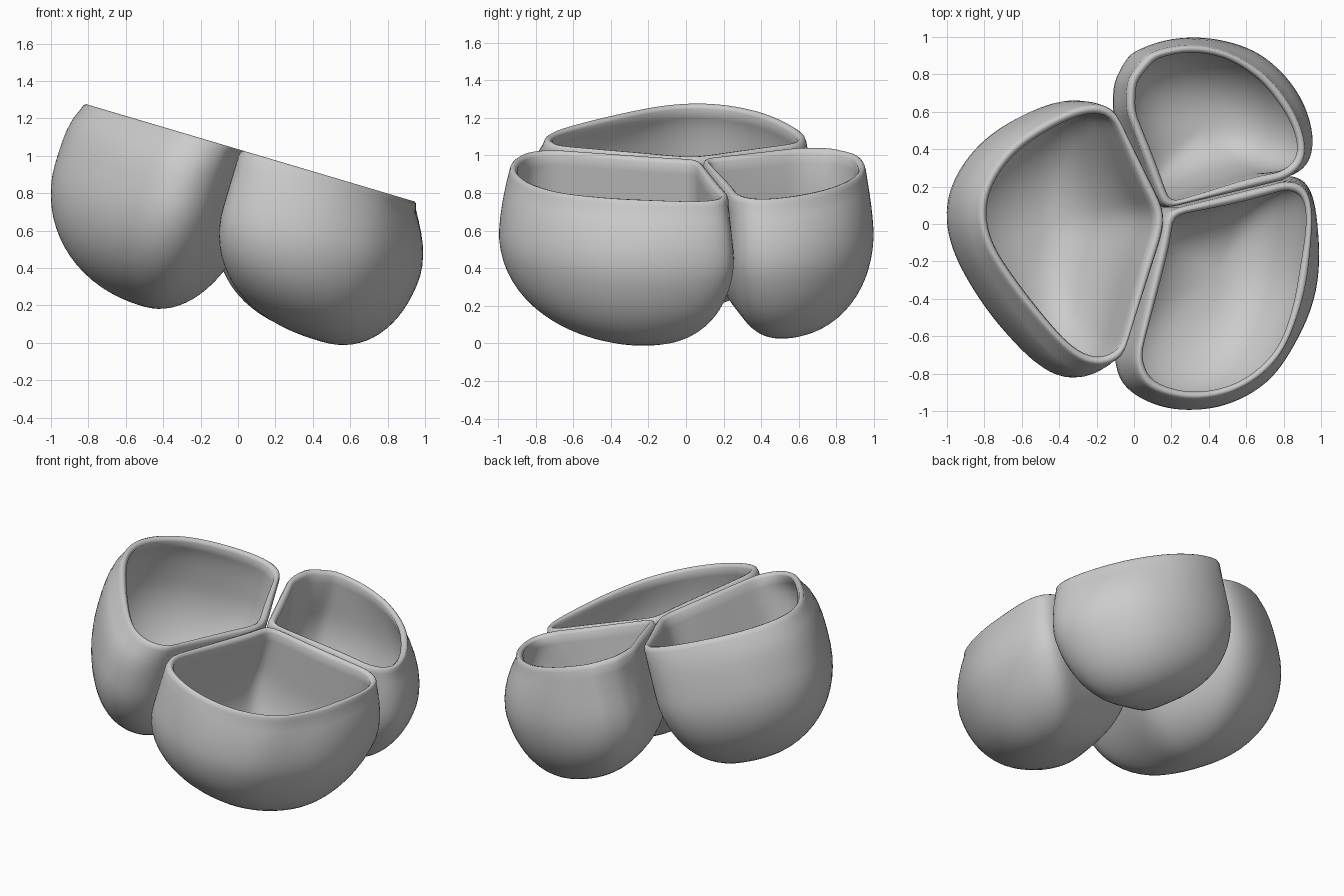
import bpy, bmesh, math
from mathutils import Vector, Matrix

if "Cube" in bpy.data.objects:
    bpy.data.objects.remove(bpy.data.objects["Cube"])

N = 96          # points around each bowl
RINGS = 22      # rings from rim to bottom
WALL = 0.05
# All rims lie in one plane that tips down towards +x
TILT = Matrix.Translation((0, 0, 1.035)) @ Matrix.Rotation(math.radians(16.5), 4, 'Y')


def relax(loop, times, only_bulged=False):
    for _ in range(times):
        new = []
        for i in range(N):
            avg = loop[i] * 0.5 + (loop[i - 1] + loop[(i + 1) % N]) * 0.25
            k = min(1, max(0, loop[i].z / 0.03)) if only_bulged else 1
            new.append(loop[i].lerp(avg, k))
        loop = new
    return loop


def outline(points):
    """Even resampling of a closed (x, y, bulge) outline, then rounded corners."""
    p = [Vector(q) for q in points]
    lens = [(p[(i + 1) % len(p)] - p[i]).length for i in range(len(p))]
    total, out = sum(lens), []
    for k in range(N):
        d, i = total * k / N, 0
        while d > lens[i]:
            d -= lens[i]
            i += 1
        out.append(p[i].lerp(p[(i + 1) % len(p)], d / lens[i]))
    return relax(relax(out, 3), 14, True)


def bowl(name, points, pole, depth, quick, power):
    shape = outline(points)
    soft = relax(shape, 50)     # rounder outline used near the bottom
    centre = Vector((pole[0], pole[1]))
    bm = bmesh.new()

    def ring(t, inset, w):
        # sides bulge out below the rim, then close in a rounded bottom
        swell = 1 - (1 - min(t / 0.45, 1)) ** quick
        s = max(0, (t - 0.38) / 0.62)
        f = (1 - s ** power) ** (1 / power)
        verts = []
        for q, r in zip(shape, soft):
            q = q.lerp(r, s)
            d = Vector((q.x, q.y)) - centre
            xy = centre + d.normalized() * (d.length + q.z * swell - inset) * f
            verts.append(bm.verts.new((xy.x, xy.y, w)))
        return verts

    steps = [math.sin(i / RINGS * math.pi / 2) for i in range(RINGS)]
    bottom = bm.verts.new((pole[0], pole[1], -depth))
    floor = bm.verts.new((pole[0], pole[1], -depth + WALL))
    rings = [ring(t, 0, -0.03 - t * (depth - 0.03)) for t in reversed(steps)]   # outside
    rings += [ring(0, 0.008, -0.008), ring(0, 0.02, 0), ring(0, 0.036, -0.003)]  # rounded lip
    rings += [ring(t, WALL, -0.02 - t * (depth - WALL - 0.02)) for t in steps]   # inside
    for a, b in zip(rings, rings[1:]):
        for i in range(N):
            j = (i + 1) % N
            bm.faces.new((a[i], a[j], b[j], b[i]))
    for i in range(N):
        j = (i + 1) % N
        bm.faces.new((bottom, rings[0][j], rings[0][i]))
        bm.faces.new((floor, rings[-1][i], rings[-1][j]))
    bm.transform(TILT)
    bmesh.ops.recalc_face_normals(bm, faces=bm.faces)
    for f in bm.faces:
        f.smooth = True
    mesh = bpy.data.meshes.new(name)
    bm.to_mesh(mesh)
    bm.free()
    bpy.context.collection.objects.link(bpy.data.objects.new(name, mesh))


# Outline points: x, y on the rim plane and how far the wall bulges below it
bowl("left_bowl", [
    (-0.89, 0.06, .05), (-0.86, 0.21, .045), (-0.7, 0.43, .04), (-0.43, 0.59, .03),
    (-0.21, 0.67, .025), (-0.11, 0.63, 0), (0.18, 0.065, 0), (0.165, -0.05, 0),
    (-0.065, -0.74, 0), (-0.18, -0.8, .06), (-0.34, -0.73, .1), (-0.62, -0.43, .075),
    (-0.84, -0.13, .055)], (-0.25, -0.03), 0.95, 4.5, 2.15)

bowl("front_bowl", [
    (0.18, 0.07, 0), (0.9, 0.24, 0), (0.99, 0.23, .09), (1.01, 0.05, .14),
    (0.97, -0.37, .15), (0.83, -0.73, .14), (0.59, -0.91, .09), (0.31, -0.96, .05),
    (0.06, -0.89, .01), (0.0, -0.74, 0), (0.165, -0.05, 0)], (0.71, -0.25), 0.86, 2.1, 2.3)

bowl("back_bowl", [
    (0.17, 0.08, 0), (-0.04, 0.61, -.04), (-0.03, 0.78, -.04), (0.09, 0.92, 0),
    (0.3, 0.97, .03), (0.52, 0.94, .07), (0.75, 0.81, .13), (0.91, 0.61, .15),
    (0.98, 0.42, .14), (0.97, 0.31, .09), (0.88, 0.245, .0)], (0.62, 0.52), 0.845, 2.2, 2.3)
